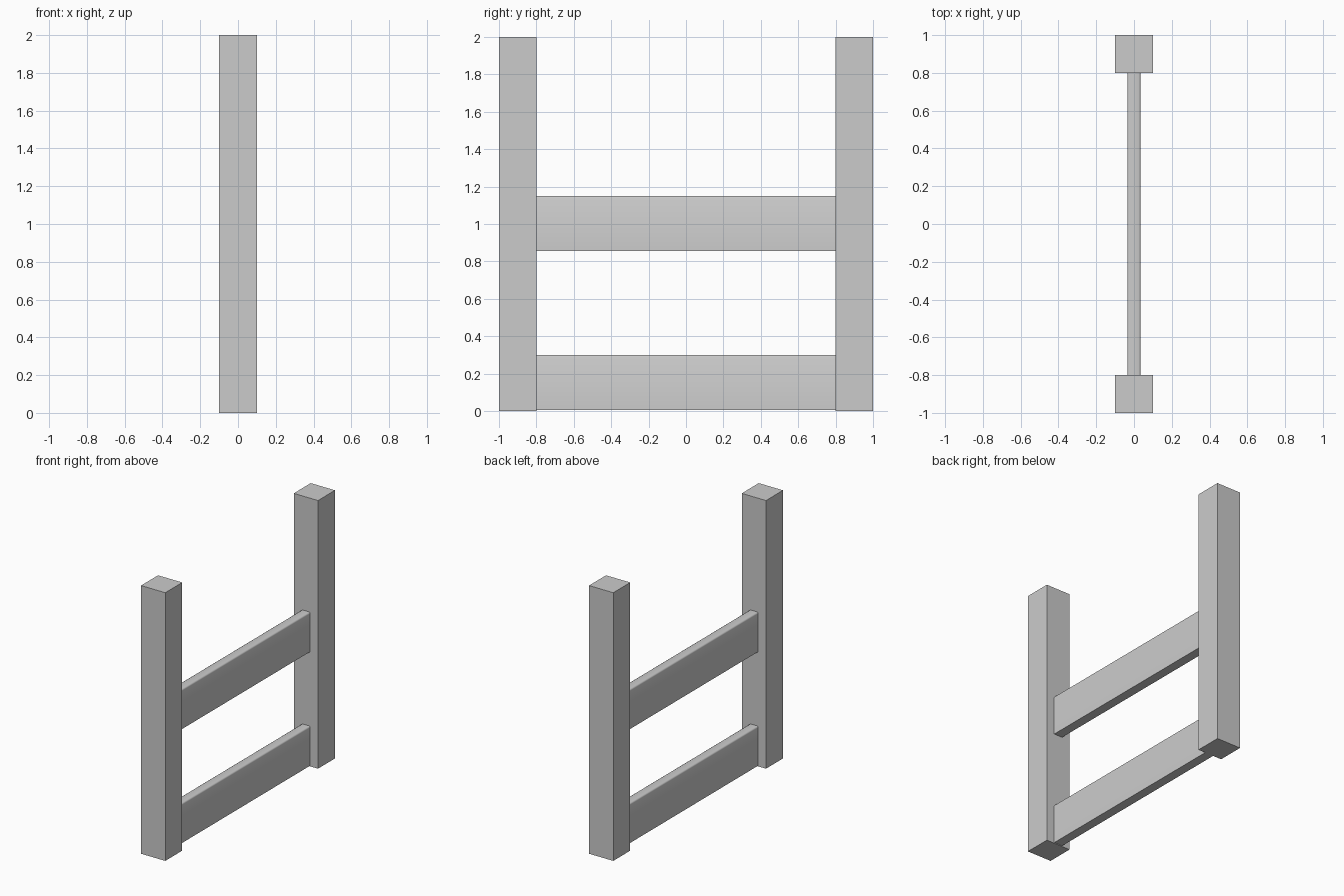
import bpy, bmesh, math

if "Cube" in bpy.data.objects:
    bpy.data.objects.remove(bpy.data.objects["Cube"])


def box(name, x, y, z):
    """Axis-aligned box from (min, max) ranges."""
    bm = bmesh.new()
    bmesh.ops.create_cube(bm, size=1)
    for v in bm.verts:
        v.co = [r[0] + (c + 0.5) * (r[1] - r[0]) for c, r in zip(v.co, (x, y, z))]
    me = bpy.data.meshes.new(name)
    bm.to_mesh(me)
    bm.free()
    ob = bpy.data.objects.new(name, me)
    bpy.context.collection.objects.link(ob)
    return ob


def rail(name, z):
    """Plank with softened upper long edges and a sharp underside."""
    ob = box(name, (-0.035, 0.035), (-0.8, 0.8), z)
    bm = bmesh.new()
    bm.from_mesh(ob.data)
    top = [e for e in bm.edges
           if all(v.co.z > z[1] - 1e-4 for v in e.verts)
           and abs(e.verts[0].co.y - e.verts[1].co.y) > 1]
    bmesh.ops.bevel(bm, geom=top, offset=0.01, segments=2, profile=0.5,
                    affect='EDGES')
    bm.to_mesh(ob.data)
    bm.free()
    bpy.ops.object.select_all(action='DESELECT')
    ob.select_set(True)
    bpy.context.view_layer.objects.active = ob
    bpy.ops.object.shade_smooth_by_angle(angle=math.radians(50))


# Square posts
box("front_post", (-0.1, 0.1), (-1.0, -0.8), (0, 2))
box("back_post", (-0.1, 0.1), (0.8, 1.0), (0, 2))

# Horizontal rails
rail("lower_rail", (0.005, 0.30))
rail("upper_rail", (0.855, 1.15))
